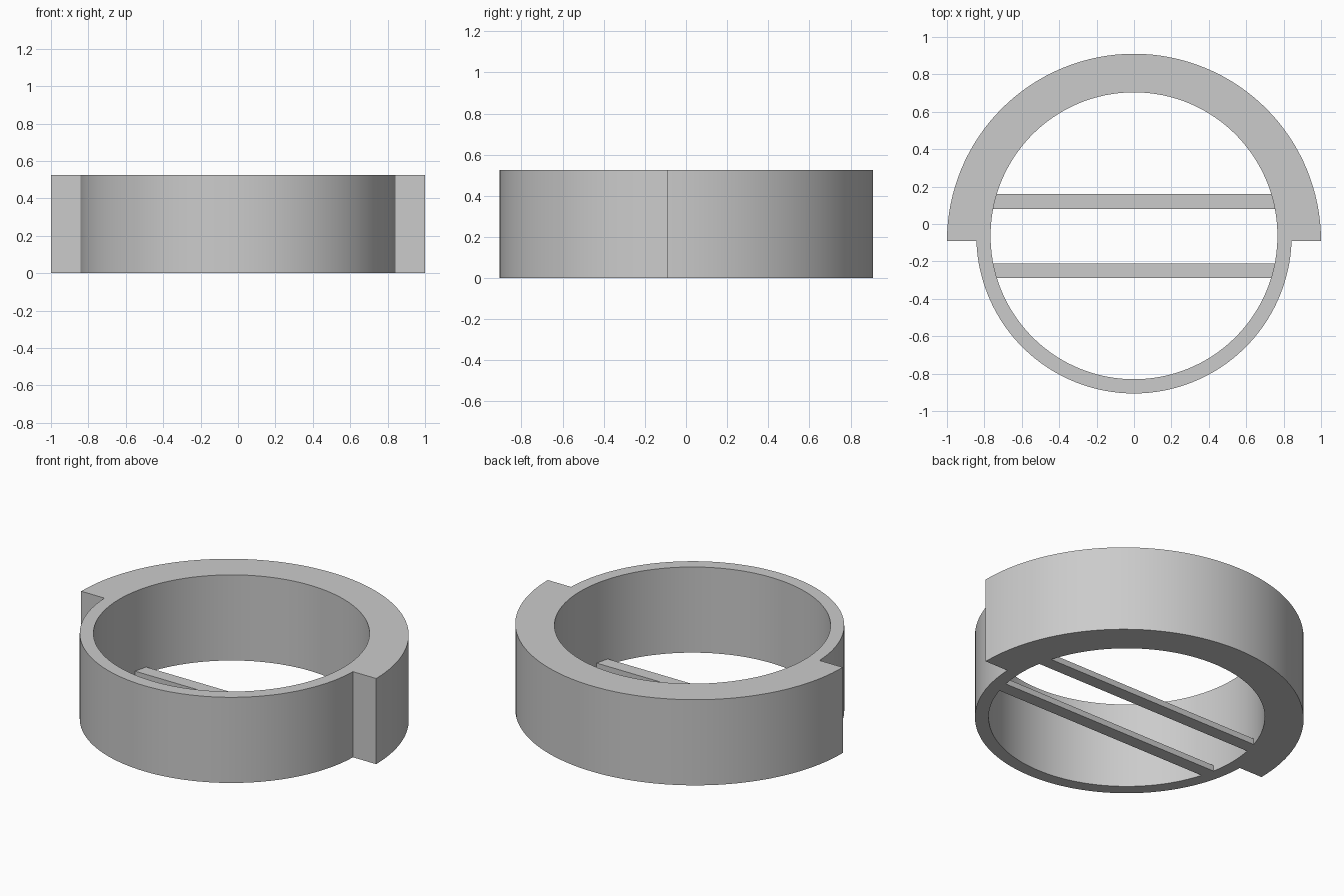
import bpy, bmesh
from math import asin, cos, sin, pi, radians

cube = bpy.data.objects.get("Cube")
if cube:
    bpy.data.objects.remove(cube, do_unlink=True)

HEIGHT, BAR_HEIGHT = 0.525, 0.036
CENTRE_Y, INNER_R, OUTER_R = -0.063, 0.767, 0.843    # thin ring
COLLAR_Y, COLLAR_R = -0.09, 1.0                      # thick half collar
SEGMENTS = 64

grey = bpy.data.materials.new("light_grey")
grey.use_nodes = True
colour = (0.6, 0.6, 0.6, 1)
grey.diffuse_color = colour
grey.node_tree.nodes["Principled BSDF"].inputs["Base Color"].default_value = colour


def arc(radius, centre_y, start, end, steps=SEGMENTS):
    angles = [start + (end - start) * i / steps for i in range(steps + 1)]
    return [(radius * cos(a), centre_y + radius * sin(a)) for a in angles]


def level_angle(radius, y):
    """Angle at which a circle about the ring centre crosses height y."""
    return asin((y - CENTRE_Y) / radius)


def prism(name, outlines, height):
    """Raise outlines that share edges into one solid."""
    bm = bmesh.new()
    for outline in outlines:
        bm.faces.new([bm.verts.new((x, y, 0)) for x, y in outline])
    bmesh.ops.remove_doubles(bm, verts=bm.verts[:], dist=1e-5)
    raised = bmesh.ops.extrude_face_region(bm, geom=bm.faces[:])["geom"]
    top = [v for v in raised if isinstance(v, bmesh.types.BMVert)]
    bmesh.ops.translate(bm, verts=top, vec=(0, 0, height))
    bmesh.ops.recalc_face_normals(bm, faces=bm.faces[:])
    mesh = bpy.data.meshes.new(name)
    bm.to_mesh(mesh)
    bm.free()
    mesh.materials.append(grey)
    obj = bpy.data.objects.new(name, mesh)
    bpy.context.collection.objects.link(obj)
    bpy.ops.object.select_all(action="DESELECT")
    obj.select_set(True)
    bpy.context.view_layer.objects.active = obj
    bpy.ops.object.shade_smooth_by_angle(angle=radians(30))
    return obj


# Ring: thick half collar behind, thin wall in front, stepped where they meet
inner = level_angle(INNER_R, COLLAR_Y)
outer = level_angle(OUTER_R, COLLAR_Y)
front_outer = arc(OUTER_R, CENTRE_Y, pi - outer, 2 * pi + outer)
front_inner = arc(INNER_R, CENTRE_Y, pi - inner, 2 * pi + inner)
back_outer = arc(COLLAR_R, COLLAR_Y, 0, pi)
back_inner = arc(INNER_R, CENTRE_Y, inner, pi - inner)
back_half = back_outer + [front_outer[0]] + back_inner[::-1] + [front_outer[-1]]
front_half = front_outer + front_inner[::-1]
prism("stepped_ring", [back_half, front_half], HEIGHT)

# Cross bars: low strips fitted to the inside wall, flush with the base
for name, low, high in (("back_bar", 0.08, 0.16), ("front_bar", -0.29, -0.21)):
    a, b = level_angle(INNER_R, low), level_angle(INNER_R, high)
    right_end = arc(INNER_R, CENTRE_Y, a, b, 4)
    left_end = arc(INNER_R, CENTRE_Y, pi - b, pi - a, 4)
    prism(name, [right_end + left_end], BAR_HEIGHT)
